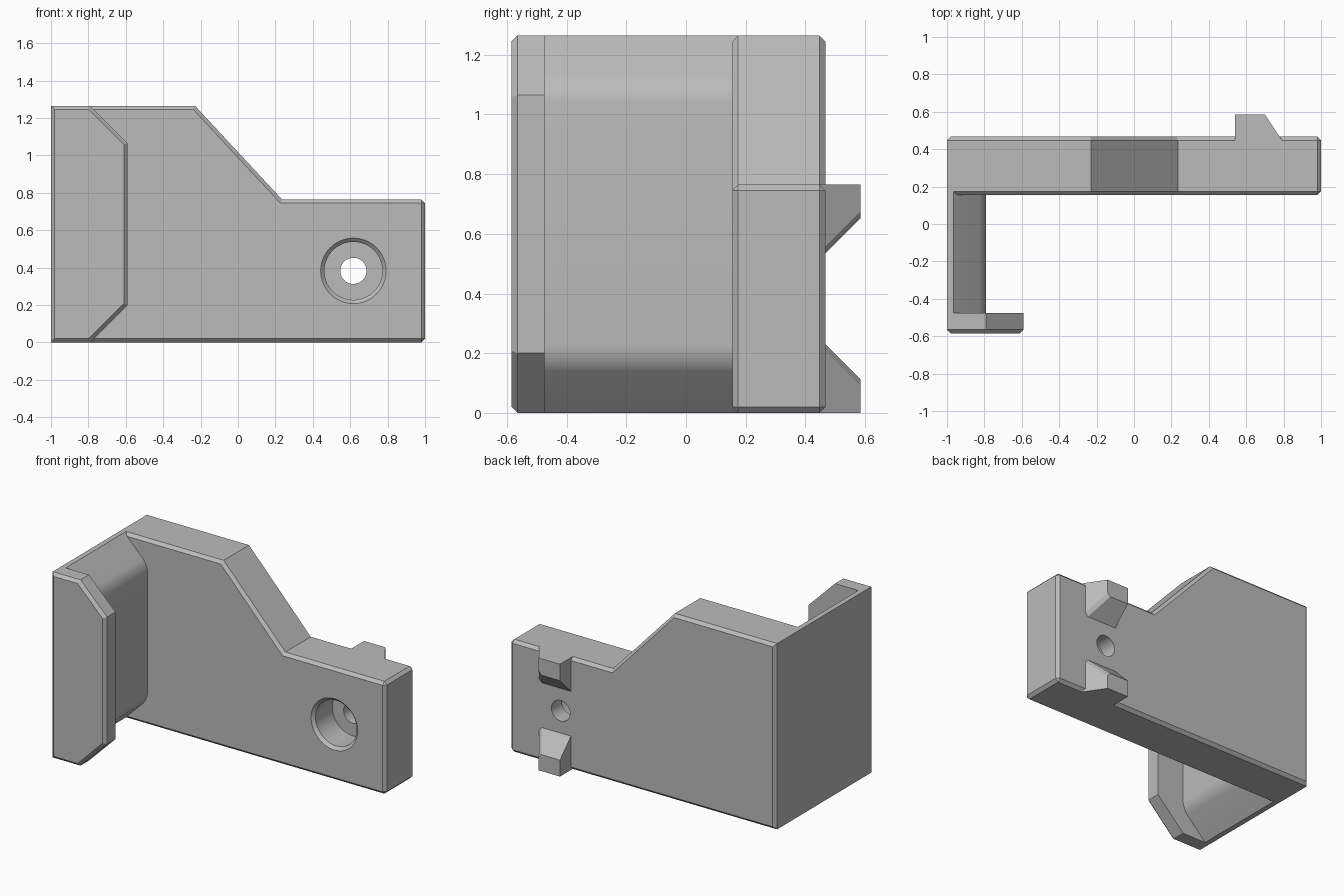
import bpy, bmesh, math

if "Cube" in bpy.data.objects:
    bpy.data.objects.remove(bpy.data.objects["Cube"])

grey = bpy.data.materials.new("plain grey")
grey.use_nodes = True
grey.diffuse_color = (0.5, 0.5, 0.5, 1)
grey.node_tree.nodes["Principled BSDF"].inputs["Base Color"].default_value = (0.5, 0.5, 0.5, 1)

HEIGHT, STEP = 1.265, 0.765      # tall and low top edges
FRONT, BACK = 0.155, 0.467       # plate faces
CHAMFER = 0.02
HOLE_X, HOLE_Z = 0.617, STEP / 2


def finish(bm, name):
    bmesh.ops.recalc_face_normals(bm, faces=bm.faces)
    mesh = bpy.data.meshes.new(name)
    bm.to_mesh(mesh)
    bm.free()
    mesh.materials.append(grey)
    obj = bpy.data.objects.new(name, mesh)
    bpy.context.collection.objects.link(obj)
    return obj


def prism(name, outline, y0, y1, rule, size, segments=1):
    """Extrude an x-z outline along y, then bevel the edges that meet the rule."""
    bm = bmesh.new()
    face = bm.faces.new([bm.verts.new((x, y0, z)) for x, z in outline])
    new = bmesh.ops.extrude_face_region(bm, geom=[face])["geom"]
    for v in new:
        if isinstance(v, bmesh.types.BMVert):
            v.co.y = y1
    bmesh.ops.recalc_face_normals(bm, faces=bm.faces)
    edges = [e for e in bm.edges if rule(e.verts[0].co, e.verts[1].co)]
    bmesh.ops.bevel(bm, geom=edges, offset=size, segments=segments,
                    profile=0.5, affect='EDGES')
    return finish(bm, name)


def along_y(a, b):
    return abs(a.y - b.y) > 0.01


def lug(name, low):
    """Locating lug with a sloped inner face, mirrored in z for the low one."""
    bm = bmesh.new()
    plan = [(0.54, 0.44), (0.54, 0.585), (0.70, 0.585), (0.797, 0.44)]
    rings = [[], []]
    for x, y in plan:
        for ring, z in zip(rings, (STEP, 0.535 + y - BACK)):
            ring.append(bm.verts.new((x, y, STEP - z if low else z)))
    for ring in rings:
        bm.faces.new(ring)
    for i in range(4):
        j = (i + 1) % 4
        bm.faces.new((rings[0][i], rings[0][j], rings[1][j], rings[1][i]))
    bmesh.ops.recalc_face_normals(bm, faces=bm.faces)
    corner = bm.edges.get((rings[1][2], rings[1][3]))
    bmesh.ops.bevel(bm, geom=[corner], offset=0.018, segments=1, affect='EDGES')
    return finish(bm, name)


def turned(name, profile, sides=64):
    """Closed solid of radius and y pairs around the bolt axis."""
    bm = bmesh.new()
    rings = []
    for r, y in profile:
        angles = [2 * math.pi * i / sides for i in range(sides)]
        rings.append([bm.verts.new((HOLE_X + r * math.cos(a), y, HOLE_Z + r * math.sin(a)))
                      for a in angles])
    for p, q in zip(rings, rings[1:]):
        for i in range(sides):
            j = (i + 1) % sides
            bm.faces.new((p[i], p[j], q[j], q[i]))
    bm.faces.new(rings[0])
    bm.faces.new(rings[-1])
    return finish(bm, name)


# Stepped back plate, chamfered front, back and at its free end
body = prism("bracket_body",
             [(-1, 0), (1, 0), (1, STEP), (0.235, STEP), (-0.23, HEIGHT), (-1, HEIGHT)],
             FRONT, BACK,
             lambda a, b: not along_y(a, b) or min(a.x, b.x) > 0.99, CHAMFER)

# Side arm with rounded inner slopes
arm = prism("side_arm",
            [(-1, 0), (-0.965, 0), (-0.79, 0.175), (-0.79, HEIGHT - 0.175),
             (-0.965, HEIGHT), (-1, HEIGHT)],
            -0.5, 0.3,
            lambda a, b: along_y(a, b) and abs(a.x + 0.79) < 0.01, 0.05, 6)

# Front hook flange, chamfered on the front
FLANGE = -0.585
flange = prism("hook_flange",
               [(-1, 0), (-0.79, 0), (-0.59, 0.2), (-0.59, HEIGHT - 0.2),
                (-0.79, HEIGHT), (-1, HEIGHT)],
               FLANGE, -0.475,
               lambda a, b: max(a.y, b.y) < FLANGE + 0.01, CHAMFER)

# Rear lugs and the counterbored bolt hole
lugs = [lug("upper_lug", False), lug("lower_lug", True)]
bolt = turned("bolt_cutter", [(0.195, FRONT - 0.02), (0.155, FRONT + 0.02),
                              (0.155, 0.355), (0.07, 0.355), (0.07, 0.65)])
bolt.hide_render = True

# Fuse the parts into one solid and drill it
bpy.ops.object.select_all(action='DESELECT')
bpy.context.view_layer.objects.active = body
body.select_set(True)
for part in [arm, flange, *lugs, bolt]:
    mod = body.modifiers.new(part.name, 'BOOLEAN')
    mod.operation = 'DIFFERENCE' if part is bolt else 'UNION'
    mod.solver = 'EXACT'
    mod.object = part
    bpy.ops.object.modifier_apply(modifier=mod.name)
    bpy.data.objects.remove(part)

bpy.ops.object.shade_smooth_by_angle(angle=math.radians(20))
